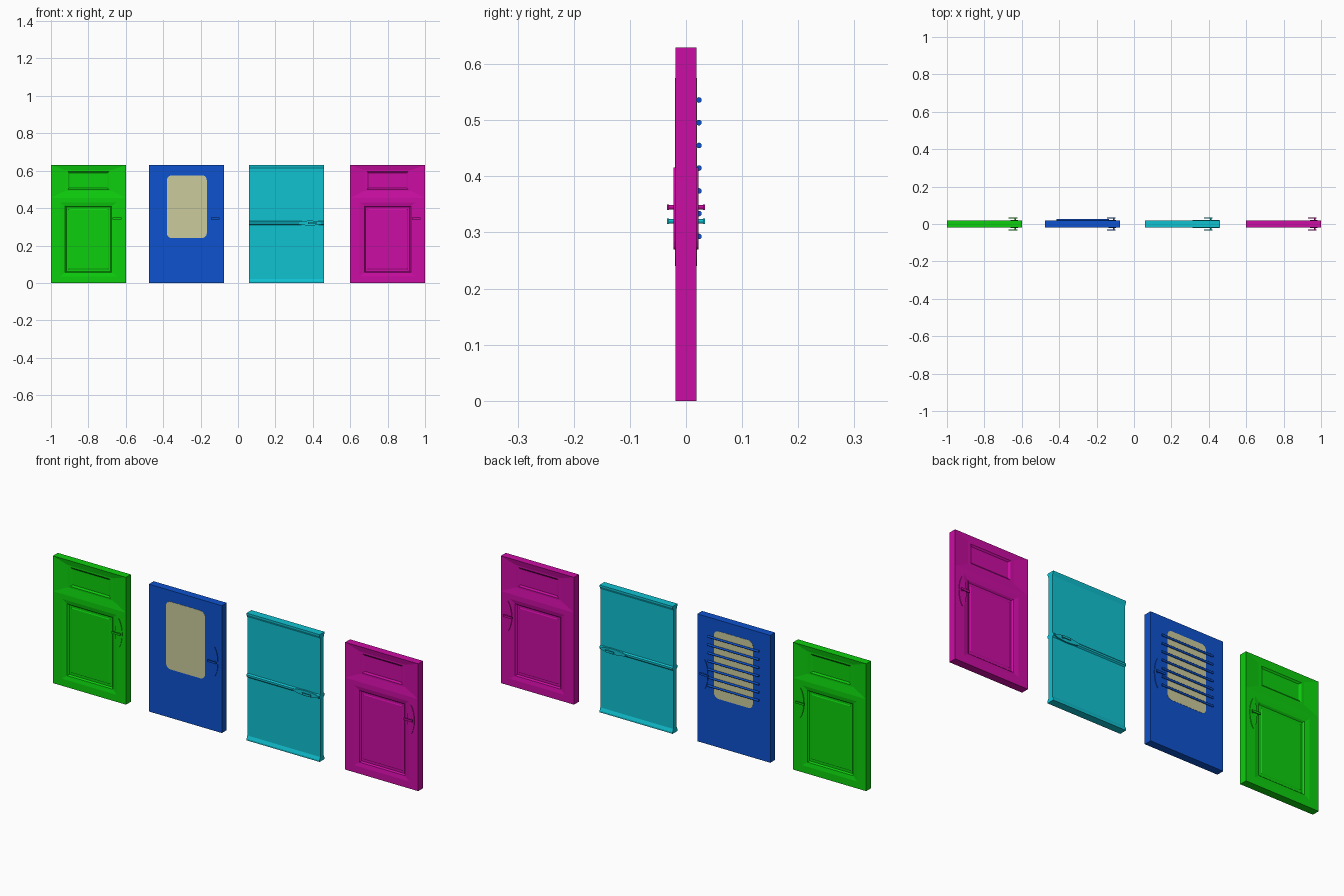
import bpy, bmesh, math
from mathutils import Matrix, Vector

if "Cube" in bpy.data.objects:
    bpy.data.objects.remove(bpy.data.objects["Cube"], do_unlink=True)

W, H, T = 0.4, 0.63, 0.019   # door width, height, half thickness


def material(name, rgb):
    m = bpy.data.materials.new(name)
    m.use_nodes = True
    m.diffuse_color = (*rgb, 1)
    m.node_tree.nodes["Principled BSDF"].inputs["Base Color"].default_value = (*rgb, 1)
    return m


green = material("green paint", (0.004, 0.62, 0.004))
blue = material("blue paint", (0.004, 0.085, 0.62))
cyan = material("cyan paint", (0.005, 0.54, 0.64))
magenta = material("magenta paint", (0.59, 0.004, 0.36))
tan = material("tan glass", (0.6, 0.6, 0.34))


def finish(name, bm, mat, x):
    bmesh.ops.remove_doubles(bm, verts=bm.verts, dist=1e-5)
    bmesh.ops.recalc_face_normals(bm, faces=bm.faces)
    me = bpy.data.meshes.new(name)
    bm.to_mesh(me)
    bm.free()
    me.materials.append(mat)
    ob = bpy.data.objects.new(name, me)
    ob.location.x = x
    bpy.context.collection.objects.link(ob)
    return ob


def add_box(bm, x0, x1, y0, y1, z0, z1):
    c = Vector((x0 + x1, y0 + y1, z0 + z1)) / 2
    bmesh.ops.create_cube(bm, size=1, matrix=Matrix.Translation(c)
                          @ Matrix.Diagonal((x1 - x0, y1 - y0, z1 - z0, 1)))


def add_prism(bm, points, y0, y1):
    """Extrude an outline of (x, z) points from y0 to y1."""
    f = bm.faces.new([bm.verts.new((x, y0, z)) for x, z in points])
    r = bmesh.ops.extrude_face_region(bm, geom=[f])
    for v in r["geom"]:
        if isinstance(v, bmesh.types.BMVert):
            v.co.y = y1


def add_rod(bm, a, b, r, n=12):
    a, b = Vector(a), Vector(b)
    rot = (b - a).to_track_quat('Z', 'Y').to_matrix().to_4x4()
    bmesh.ops.create_cone(bm, cap_ends=True, segments=n, radius1=r, radius2=r,
                          depth=(b - a).length,
                          matrix=Matrix.Translation((a + b) / 2) @ rot)


def handle(name, mat, x, px, pz, lx, lz, flat=False):
    """Leaf-shaped plate with post and lever, on both sides of the door."""
    bm = bmesh.new()
    outline = []
    for i in range(20):
        a = math.tau * i / 20
        u, v = 0.073 * math.cos(a), 0.02 * math.sin(a) * abs(math.sin(a)) ** 0.4
        if flat:
            outline.append((px + u, pz + v * 0.65))
        else:
            outline.append((px + v, pz + u))
    for s in (-1, 1):
        add_prism(bm, outline, s * (T - 0.005), s * (T + 0.003))
        add_rod(bm, (lx, s * T, lz), (lx, s * 0.033, lz), 0.004)
        add_box(bm, lx - 0.036, lx + 0.011, s * 0.032 - 0.002, s * 0.032 + 0.002,
                lz - 0.005, lz + 0.005)
    finish(name, bm, mat, x)


def panelled_door(name, mat, x):
    """Slab whose two faces step inward around an upper and a lower panel."""
    bm = bmesh.new()
    split = 0.455
    half = W / 2
    # each ring: half width, bottom, top, depth
    upper = [(half, split, H, 0), (0.125, 0.492, 0.603, 0.006),
             (0.11, 0.5, 0.595, 0.006), (0.1, 0.508, 0.587, 0.012)]
    lower = [(half, 0, split, 0), (0.15, 0.035, 0.43, 0),
             (0.125, 0.055, 0.412, 0.004), (0.118, 0.061, 0.405, 0.011),
             (0.108, 0.072, 0.395, 0.011), (0.104, 0.076, 0.391, 0.009)]
    for s in (-1, 1):
        for rings in (upper, lower):
            prev = None
            for w, z0, z1, d in rings:
                y = s * (T - d)
                loop = [bm.verts.new((a, y, b)) for a, b in
                        ((-w, z0), (w, z0), (w, z1), (-w, z1))]
                if prev:
                    for i in range(4):
                        j = (i + 1) % 4
                        bm.faces.new((prev[i], prev[j], loop[j], loop[i]))
                prev = loop
            bm.faces.new(prev)
    # rim of the slab
    rim = [(-half, 0), (half, 0), (half, split), (half, H), (-half, H), (-half, split)]
    for (a, b), (c, d) in zip(rim, rim[1:] + rim[:1]):
        bm.faces.new([bm.verts.new(p) for p in
                      ((a, -T, b), (c, -T, d), (c, T, d), (a, T, b))])
    finish(name, bm, mat, x)


# Green and magenta panelled doors
for label, mat, x in (("green", green, -0.8), ("magenta", magenta, 0.8)):
    panelled_door(label + "_door", mat, x)
    handle(label + "_handle", mat, x, 0.16, 0.343, 0.166, 0.345)

# Blue door with window and bars
bx = -0.275
bm = bmesh.new()
add_box(bm, -W / 2, W / 2, -T, T, 0, H)
finish("blue_door", bm, blue, bx)
handle("blue_handle", blue, bx, 0.16, 0.343, 0.166, 0.345)

bm = bmesh.new()
corner = 0.025
window = []
for k, (cx, cz) in enumerate(((0.083, 0.55), (-0.08, 0.55), (-0.08, 0.265), (0.083, 0.265))):
    for i in range(6):
        a = math.pi / 2 * (k + i / 5)
        window.append((cx + corner * math.cos(a), cz + corner * math.sin(a)))
add_prism(bm, window, -T - 0.001, T + 0.001)
finish("window_pane", bm, tan, bx)

bm = bmesh.new()
for i in range(7):
    z = 0.293 + i * 0.0405
    add_rod(bm, (-0.14, 0.023, z), (0.14, 0.023, z), 0.005)
bars = finish("window_bars", bm, blue, bx)
for p in bars.data.polygons:
    p.use_smooth = len(p.vertices) == 4
bars.data.set_sharp_from_angle(angle=math.radians(40))

# Cyan door: side profile with a middle rail, swept across the width
cx = 0.26
D = T - 0.006
side = [(T, 0), (T, 0.008), (D, 0.022), (D, 0.31), (T, 0.316),
        (T, 0.325), (D, 0.331), (D, 0.608), (T, 0.622), (T, H)]
profile = side + [(-y, z) for y, z in reversed(side)]
bm = bmesh.new()
f = bm.faces.new([bm.verts.new((-W / 2, y, z)) for y, z in profile])
r = bmesh.ops.extrude_face_region(bm, geom=[f])
for v in r["geom"]:
    if isinstance(v, bmesh.types.BMVert):
        v.co.x = W / 2
finish("cyan_door", bm, cyan, cx)
handle("cyan_handle", cyan, cx, 0.125, 0.32, 0.15, 0.32, flat=True)
